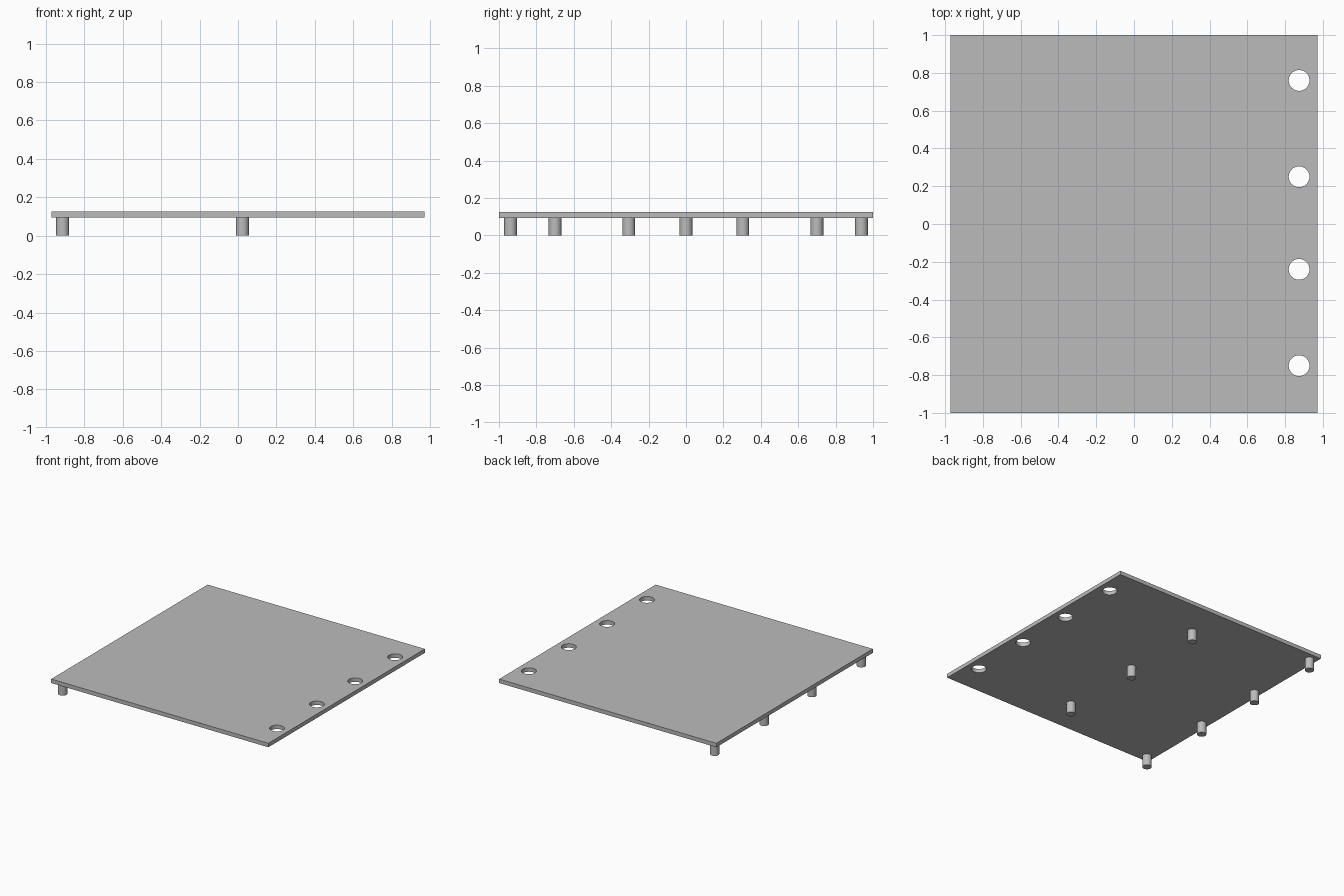
import bpy

default = bpy.data.objects.get("Cube")
if default:
    bpy.data.objects.remove(default, do_unlink=True)

BOTTOM, TOP = 0.094, 0.126
HALF_X, HALF_Y = 0.972, 1.0

grey = bpy.data.materials.new("grey")
grey.use_nodes = True
colour = (0.5, 0.5, 0.5, 1)
grey.diffuse_color = colour
grey.node_tree.nodes["Principled BSDF"].inputs["Base Color"].default_value = colour


def cylinder(name, x, y, low, high, radius):
    bpy.ops.mesh.primitive_cylinder_add(
        vertices=48, radius=radius, depth=high - low,
        location=(x, y, (low + high) / 2))
    obj = bpy.context.object
    obj.name = name
    obj.data.materials.append(grey)
    return obj


# Flat plate
bpy.ops.mesh.primitive_cube_add(size=2, location=(0, 0, (BOTTOM + TOP) / 2))
plate = bpy.context.object
plate.name = "plate"
plate.scale = (HALF_X, HALF_Y, (TOP - BOTTOM) / 2)
bpy.ops.object.transform_apply(location=False, rotation=False, scale=True)
plate.data.materials.append(grey)

# Four through holes along the left edge
for y in (-0.75, -0.24, 0.25, 0.76):
    cutter = cylinder("hole_cutter", 0.874, y, BOTTOM - 0.05, TOP + 0.05, 0.055)
    cutter.hide_render = True
    cut = plate.modifiers.new("hole", "BOOLEAN")
    cut.operation = "DIFFERENCE"
    cut.solver = "EXACT"
    cut.object = cutter
    bpy.context.view_layer.objects.active = plate
    bpy.ops.object.modifier_apply(modifier=cut.name)
    bpy.data.objects.remove(cutter, do_unlink=True)

# Pegs underneath: four along the right edge, three down the middle
rows = {"edge_peg": (-0.913, (-0.938, -0.306, 0.304, 0.938)),
        "middle_peg": (0.023, (-0.70, 0, 0.70))}
for name, (x, ys) in rows.items():
    for y in ys:
        cylinder(name, x, y, 0, BOTTOM, 0.034)
        bpy.ops.object.shade_smooth_by_angle()
